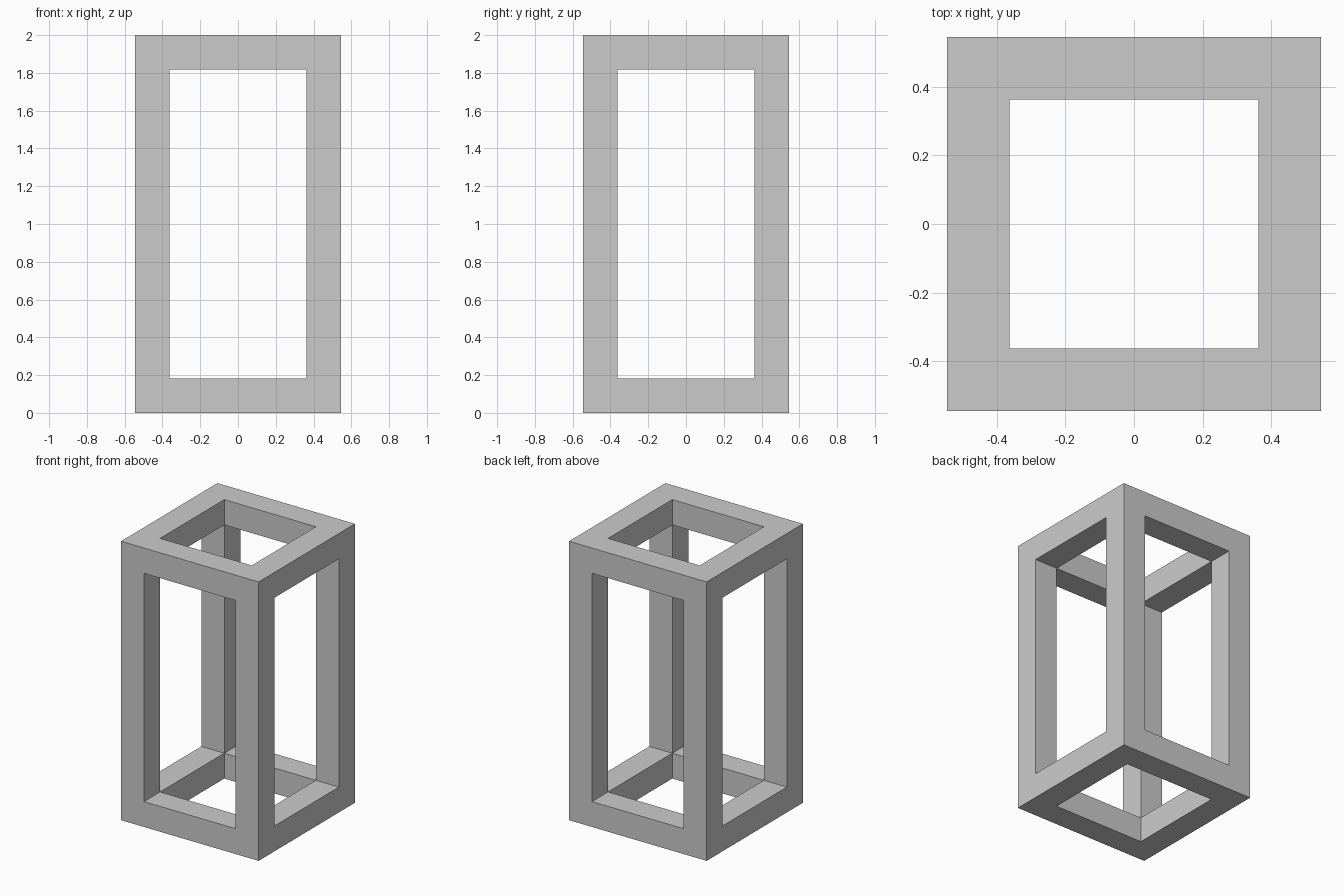
import bpy
import bmesh
from itertools import product
from mathutils import Vector

if "Cube" in bpy.data.objects:
    bpy.data.objects.remove(bpy.data.objects["Cube"])

BAR = 2 / 11            # thickness of every bar
XY = [-3 * BAR, -2 * BAR, 2 * BAR, 3 * BAR]
Z = [0, BAR, 10 * BAR, 11 * BAR]


def solid(cell):
    # corners and edges of the 3x3x3 layout are bars; sides and core are open
    return all(0 <= i <= 2 for i in cell) and sum(i != 1 for i in cell) >= 2


# Open box frame: one watertight skin around all the bars
bm = bmesh.new()
for cell in product(range(3), repeat=3):
    if not solid(cell):
        continue
    for axis, side in product(range(3), (0, 1)):
        near = list(cell)
        near[axis] += 1 if side else -1
        if solid(near):
            continue
        u, v = (axis + 1) % 3, (axis + 2) % 3
        ring = []
        for du, dv in ((0, 0), (1, 0), (1, 1), (0, 1)):
            p = list(cell)
            p[axis] += side
            p[u] += du
            p[v] += dv
            ring.append(bm.verts.new(Vector((XY[p[0]], XY[p[1]], Z[p[2]]))))
        bm.faces.new(ring if side else ring[::-1])
bmesh.ops.remove_doubles(bm, verts=bm.verts[:], dist=1e-4)
bmesh.ops.recalc_face_normals(bm, faces=bm.faces[:])

mesh = bpy.data.meshes.new("box_frame")
bm.to_mesh(mesh)
bm.free()
bpy.context.collection.objects.link(bpy.data.objects.new("box_frame", mesh))
